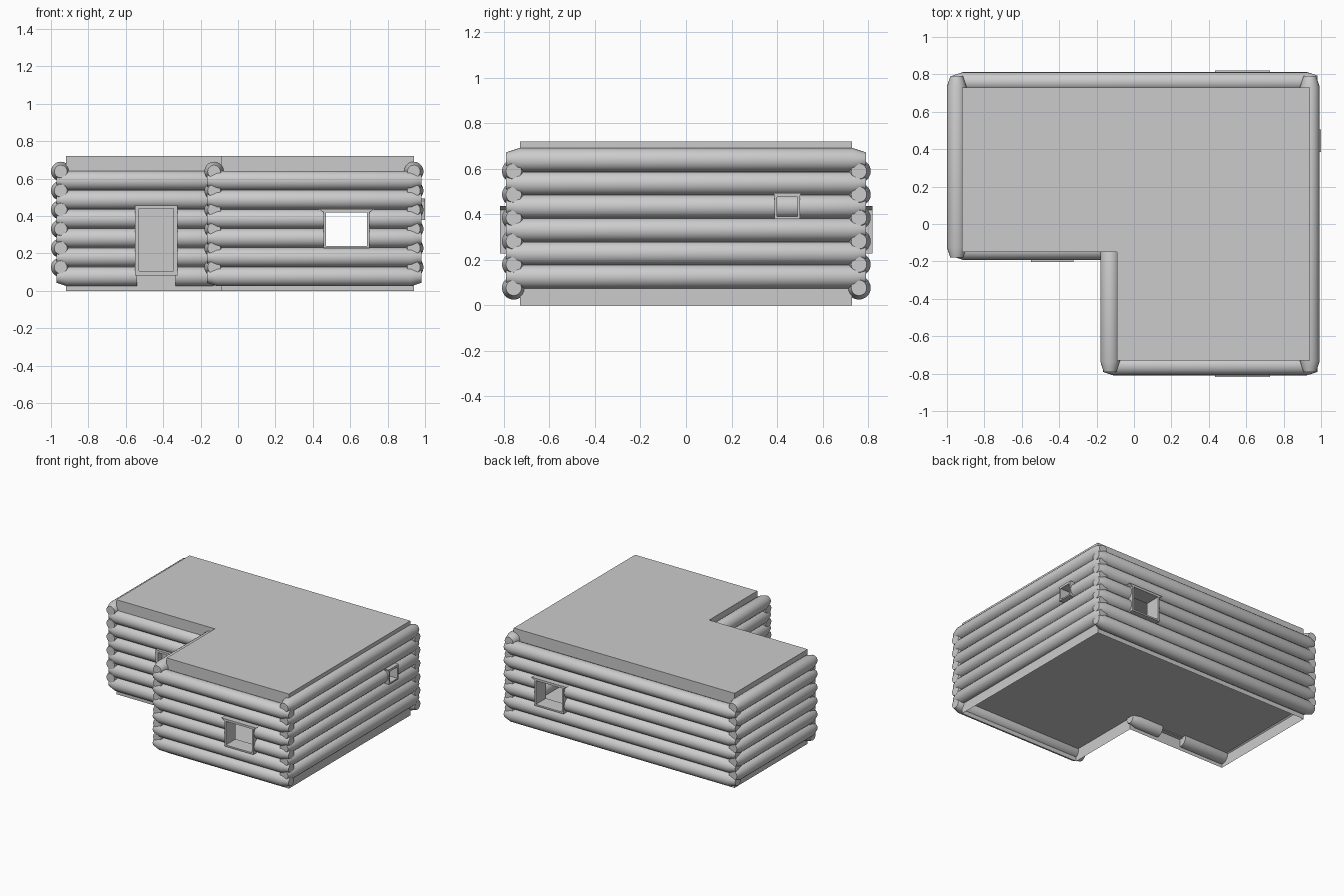
import bpy, bmesh, math
from mathutils import Vector, Matrix

if "Cube" in bpy.data.objects:
    bpy.data.objects.remove(bpy.data.objects["Cube"])

R, STEP, COUNT = 0.052, 0.1025, 6
OUTLINE = [(-0.92, -0.15), (-0.09, -0.15), (-0.09, -0.73),
           (0.94, -0.73), (0.94, 0.73), (-0.92, 0.73)]
HEIGHT, FLOOR = 0.72, 0.09


def finish(name, bm):
    me = bpy.data.meshes.new(name)
    bm.to_mesh(me)
    bm.free()
    ob = bpy.data.objects.new(name, me)
    bpy.context.collection.objects.link(ob)
    return ob


def prism(name, profile, axis, d0, d1):
    """Extrude a (u, z) profile along axis 'x' or 'y' from d0 to d1."""
    bm = bmesh.new()
    def put(u, d, z):
        return bm.verts.new((d, u, z) if axis == 'x' else (u, d, z))
    a = [put(u, d0, z) for u, z in profile]
    b = [put(u, d1, z) for u, z in profile]
    bm.faces.new(a)
    bm.faces.new(b)
    for i in range(len(a)):
        j = (i + 1) % len(a)
        bm.faces.new((a[i], a[j], b[j], b[i]))
    bmesh.ops.recalc_face_normals(bm, faces=bm.faces)
    return finish(name, bm)


def rect(u0, u1, z0, z1):
    return [(u0, z0), (u1, z0), (u1, z1), (u0, z1)]


def log(name, axis, side, t0, t1, z, cutter=None, sides=20):
    """Round log with tapered ends, running along axis from t0 to t1."""
    bm = bmesh.new()
    rings = []
    for t, r in ((t0, 0.034), (t0 + 0.055, R), (t1 - 0.055, R), (t1, 0.034)):
        ring = []
        for k in range(sides):
            a = 2 * math.pi * k / sides
            s, h = side + r * math.cos(a), z + r * math.sin(a)
            ring.append(bm.verts.new((t, s, h) if axis == 'x' else (s, t, h)))
        rings.append(ring)
    for p, q in zip(rings, rings[1:]):
        for k in range(sides):
            m = (k + 1) % sides
            bm.faces.new((p[k], p[m], q[m], q[k]))
    bm.faces.new(rings[0])
    bm.faces.new(rings[-1])
    bmesh.ops.recalc_face_normals(bm, faces=bm.faces)
    ob = finish(name, bm)
    bpy.ops.object.select_all(action='DESELECT')
    ob.select_set(True)
    bpy.context.view_layer.objects.active = ob
    if cutter:
        mod = ob.modifiers.new("opening", 'BOOLEAN')
        mod.object, mod.operation, mod.solver = cutter, 'DIFFERENCE', 'EXACT'
        bpy.ops.object.modifier_apply(modifier=mod.name)
    if len(ob.data.polygons):
        bpy.ops.object.shade_smooth_by_angle(angle=math.radians(25))


# Wall shell with roof and raised floor; walls leave holes for the openings
holes = {0: (-0.53, -0.345, 0.105, 0.44), 2: (0.47, 0.69, 0.24, 0.42),
         3: (0.40, 0.49, 0.39, 0.48), 4: (0.47, 0.69, 0.24, 0.42)}
bm = bmesh.new()
bm.faces.new([bm.verts.new((x, y, HEIGHT)) for x, y in OUTLINE])
bm.faces.new([bm.verts.new((x, y, FLOOR)) for x, y in reversed(OUTLINE)])
for i, p in enumerate(OUTLINE):
    q = OUTLINE[(i + 1) % len(OUTLINE)]
    ax = 0 if p[1] == q[1] else 1
    us, zs = [p[ax], q[ax]], [0, HEIGHT]
    if i in holes:
        h = holes[i]
        us = sorted(us + list(h[:2]), reverse=p[ax] > q[ax])
        zs = [0, h[2], h[3], HEIGHT]
    for a in range(len(us) - 1):
        for b in range(len(zs) - 1):
            if len(us) == 4 and a == 1 and b == 1:
                continue
            quad = [(us[a], zs[b]), (us[a + 1], zs[b]),
                    (us[a + 1], zs[b + 1]), (us[a], zs[b + 1])]
            bm.faces.new([bm.verts.new((u, p[1], z) if ax == 0 else (p[0], u, z))
                          for u, z in quad])
bmesh.ops.remove_doubles(bm, verts=bm.verts, dist=1e-5)
finish("wall_shell", bm)

# Helper blocks that cut the openings out of the logs
cut_window = rect(0.46, 0.70, 0.227, 0.437)
cutters = {
    "door": prism("cut_door", rect(-0.54, -0.335, -0.1, 0.45), 'y', -0.4, 0.1),
    "front": prism("cut_front", cut_window, 'y', -0.95, -0.6),
    "back": prism("cut_back", cut_window, 'y', 0.6, 0.95),
    "side": prism("cut_side", rect(0.39, 0.50, 0.382, 0.488), 'x', 0.8, 1.1),
}
for c in cutters.values():
    c.hide_render = True

# Log courses: name, axis, sideways position, start, end, first height, opening, top limit
courses = [
    ("front_log", 'x', -0.757, -0.165, 0.98, 0.077, "front"),
    ("porch_log", 'x', -0.14, -0.97, -0.08, 0.077, "door"),
    ("back_log", 'x', 0.76, -0.97, 0.98, 0.077, "back"),
    ("left_log", 'y', -0.948, -0.18, 0.79, 0.126, None),
    ("inner_log", 'y', -0.128, -0.79, -0.09, 0.126, None),
    ("right_log", 'y', 0.94, -0.79, 0.79, 0.126, "side"),
]
spans = {"door": (-0.1, 0.45), "front": (0.227, 0.437),
         "back": (0.227, 0.437), "side": (0.382, 0.488)}
for name, axis, side, t0, t1, z0, opening in courses:
    for i in range(COUNT):
        z = z0 + i * STEP
        hit = opening and spans[opening][0] < z + R and spans[opening][1] > z - R
        log(f"{name}_{i + 1}", axis, side, t0, t1, z, cutters[opening] if hit else None)
for c in cutters.values():
    bpy.data.objects.remove(c)


def frame(name, axis, d0, d1, u0, u1, z0, z1, t, flare):
    """Jambs, sill and a flared head around an opening."""
    prism(name + "_jamb_a", rect(u0 - t, u0, z0, z1), axis, d0, d1)
    prism(name + "_jamb_b", rect(u1, u1 + t, z0, z1), axis, d0, d1)
    prism(name + "_sill", rect(u0 - t, u1 + t, z0 - t, z0), axis, d0, d1)
    prism(name + "_head", [(u0 - t, z1), (u1 + t, z1), (u1 + t + flare, z1 + 0.017),
                           (u0 - t - flare, z1 + 0.017)], axis, d0, d1)


# Window and door frames
frame("front_window", 'y', -0.818, -0.70, 0.47, 0.69, 0.24, 0.42, 0.012, 0.025)
frame("back_window", 'y', 0.70, 0.82, 0.47, 0.69, 0.24, 0.42, 0.012, 0.025)
frame("side_window", 'x', 0.88, 1.0, 0.40, 0.49, 0.39, 0.476, 0.01, 0.006)
frame("door_frame", 'y', -0.203, -0.12, -0.53, -0.345, 0.105, 0.44, 0.022, 0.0)

# Door panel set back in its frame
prism("door_panel", rect(-0.53, -0.345, 0.105, 0.44), 'y', -0.155, -0.135)
